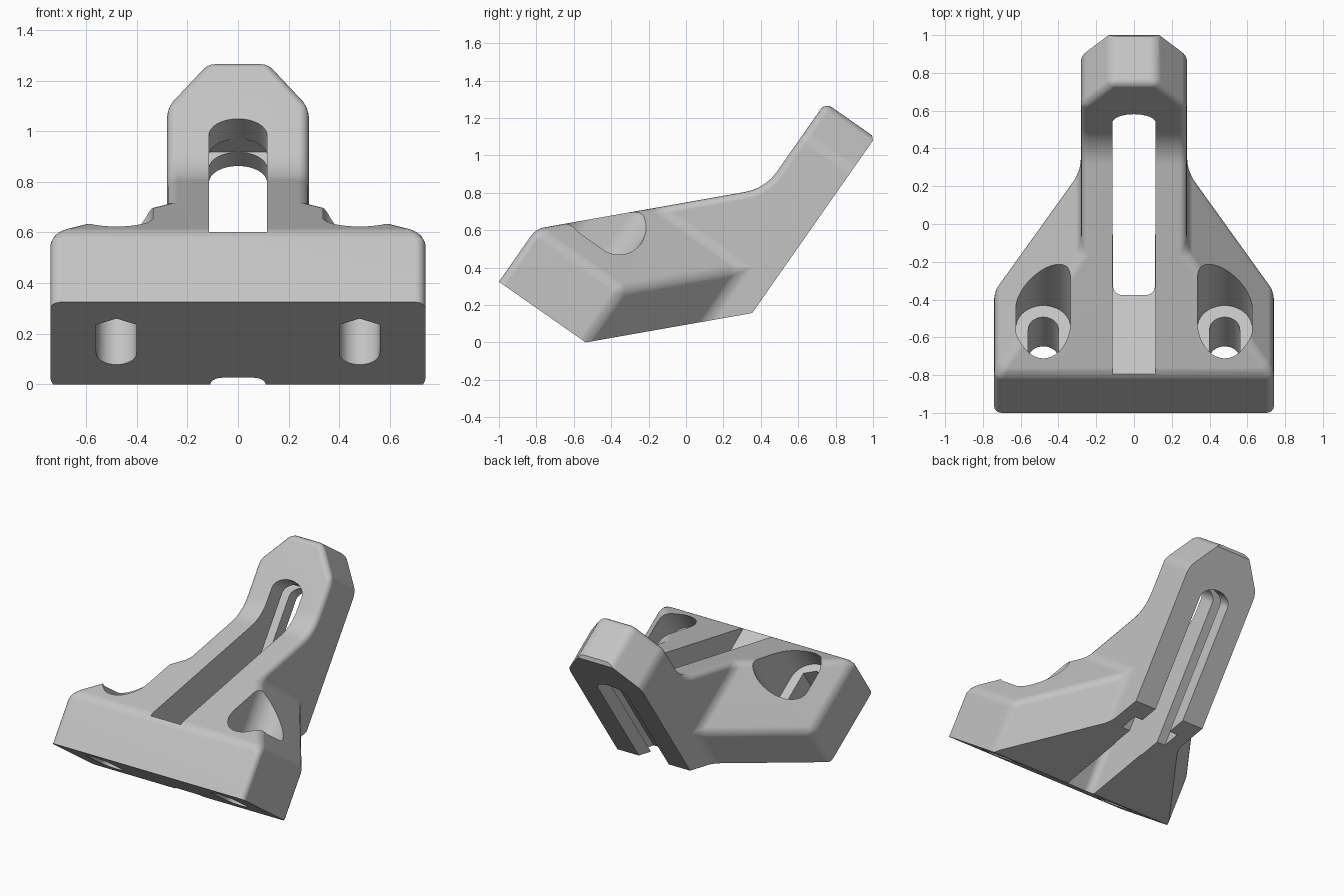
import bpy
import bmesh
from math import sin, cos, pi, radians
from mathutils import Matrix

cube = bpy.data.objects.get("Cube")
if cube:
    bpy.data.objects.remove(cube)

# Built upright: x across, y = depth from the plate's front edge, z = height
# off the mounting face. The finished bracket is tilted at the end.
TILT = radians(-35)
HALF_PLATE, PLATE_TOP = 0.74, 0.345
HALF_ARM, ARM_FRONT, ARM_BACK, ARM_TOP = 0.28, 0.88, 1.205, 1.785
AXES = {"x": (1, 2, 0), "y": (0, 2, 1), "z": (0, 1, 2)}


def prism(name, points, axis, low, high):
    """Extrude a flat outline along an axis."""
    a, b, c = AXES[axis]
    bm = bmesh.new()
    ring = []
    for p in points:
        co = [0, 0, 0]
        co[a], co[b], co[c] = p[0], p[1], low
        ring.append(bm.verts.new(co))
    face = bm.faces.new(ring)
    out = bmesh.ops.extrude_face_region(bm, geom=[face])
    shift = [0, 0, 0]
    shift[c] = high - low
    moved = [g for g in out["geom"] if isinstance(g, bmesh.types.BMVert)]
    bmesh.ops.translate(bm, vec=shift, verts=moved)
    bmesh.ops.recalc_face_normals(bm, faces=bm.faces)
    mesh = bpy.data.meshes.new(name)
    bm.to_mesh(mesh)
    bm.free()
    obj = bpy.data.objects.new(name, mesh)
    bpy.context.collection.objects.link(obj)
    return obj


def apply_modifiers(obj):
    bpy.context.view_layer.update()
    deps = bpy.context.evaluated_depsgraph_get()
    mesh = bpy.data.meshes.new_from_object(obj.evaluated_get(deps))
    obj.modifiers.clear()
    obj.data = mesh


def combine(obj, other, operation):
    """Boolean with a helper solid, then discard the helper."""
    mod = obj.modifiers.new("boolean", "BOOLEAN")
    mod.operation, mod.solver, mod.object = operation, "EXACT", other
    apply_modifiers(obj)
    bpy.data.objects.remove(other)


def arc(cx, cy, rx, ry, start, end, n=10):
    angles = [radians(start + (end - start) * i / n) for i in range(n + 1)]
    return [(cx + rx * cos(t), cy + ry * sin(t)) for t in angles]


def mirrored(points):
    """Close a right-hand half outline with its mirror image."""
    return points + [(-x, y) for x, y in reversed(points)]


# Base: plate with 45 degree shoulders above and a 45 degree taper behind
crown = HALF_PLATE + PLATE_TOP
body = prism("bracket", mirrored([(crown + 0.5, -0.5), (0.1, crown - 0.1)]),
             "y", -0.5, 1.6)
plan = mirrored([(HALF_PLATE, -0.2), (HALF_PLATE, 0.566), (0.1, 1.206)])
combine(body, prism("base_plan", plan, "z", -0.4, 1.4), "INTERSECT")

# Arm with clipped top corners
arm = mirrored([(HALF_ARM, -0.6), (HALF_ARM, 1.575), (0.12, ARM_TOP)])
combine(body, prism("arm", arm, "y", -0.4, 1.7), "UNION")

# Upper side outline: sloping top blended into the upright arm
radius = 0.27
knee = ARM_FRONT + PLATE_TOP + radius * (2 ** 0.5 - 1)
blend = arc(ARM_FRONT - radius, knee, radius, radius, 0, -45, 8)
side = [(0, -0.3), (1.5, -0.3), (1.5, 2.2), (ARM_FRONT, 2.2)]
side += blend + [(0, PLATE_TOP)]
combine(body, prism("side_outline", side, "x", -1.8, 1.8), "INTERSECT")

# Soften all edges made so far
weld = body.modifiers.new("weld", "WELD")
weld.merge_threshold = 0.001
bevel = body.modifiers.new("bevel", "BEVEL")
bevel.width, bevel.segments = 0.04, 4
bevel.limit_method, bevel.angle_limit = "ANGLE", radians(25)
bevel.use_clamp_overlap = False
apply_modifiers(body)

# Crisp mounting face, underside and arm back
trim = [(-0.5, 0), (0.566, 0), (ARM_BACK, ARM_BACK - 0.566),
        (ARM_BACK, 1.765), (1.18, 1.79), (1.18, 2.5), (-0.5, 2.5)]
combine(body, prism("trim", trim, "x", -1.5, 1.5), "INTERSECT")

# Central channel with a rounded top, open through the arm
channel = [(-0.115, PLATE_TOP), (0.115, PLATE_TOP)]
channel += arc(0, 1.42, 0.115, 0.08, 0, 180, 16)
combine(body, prism("channel", channel, "y", -1, 2), "DIFFERENCE")

# Opening through the underside, with rounded front corners
opening = mirrored([(0.11, 2)] + arc(0.06, 0.57, 0.05, 0.05, 0, -90, 6))
combine(body, prism("opening", opening, "z", -1, 0.6), "DIFFERENCE")

# Hidden sliding groove inside the arm
groove = mirrored([(0.18, 1.02), (0.18, 1.11)])
combine(body, prism("groove", groove, "z", -1, 1.5), "DIFFERENCE")

# Countersunk screw slots on both sides
for cx in (-0.48, 0.48):
    pocket = arc(cx, 0.36, 0.145, 0.145, 0, 180, 20)
    pocket += arc(cx, 0.21, 0.145, 0.145, 180, 360, 20)
    combine(body, prism("pocket", pocket, "z", 0.27, 1.6), "DIFFERENCE")
    hole = arc(cx, 0.35, 0.08, 0.08, 0, 180, 16)
    hole += [(cx - 0.08, 0.155), (cx, 0.113), (cx + 0.08, 0.155)]
    combine(body, prism("hole", hole, "z", -0.5, 0.5), "DIFFERENCE")

# Tilt into place
body.data.transform(Matrix.Translation((0, -1, 0.325))
                    @ Matrix.Rotation(TILT, 4, "X"))

# Material and shading
grey = bpy.data.materials.new("light_grey")
grey.use_nodes = True
colour = (0.55, 0.55, 0.55, 1)
grey.diffuse_color = colour
grey.node_tree.nodes["Principled BSDF"].inputs["Base Color"].default_value = colour
body.data.materials.clear()
body.data.materials.append(grey)
for poly in body.data.polygons:
    poly.material_index = 0

bpy.ops.object.select_all(action="DESELECT")
body.select_set(True)
bpy.context.view_layer.objects.active = body
bpy.ops.object.shade_smooth_by_angle(angle=radians(30))
normals = body.modifiers.new("weighted_normals", "WEIGHTED_NORMAL")
normals.keep_sharp = True
